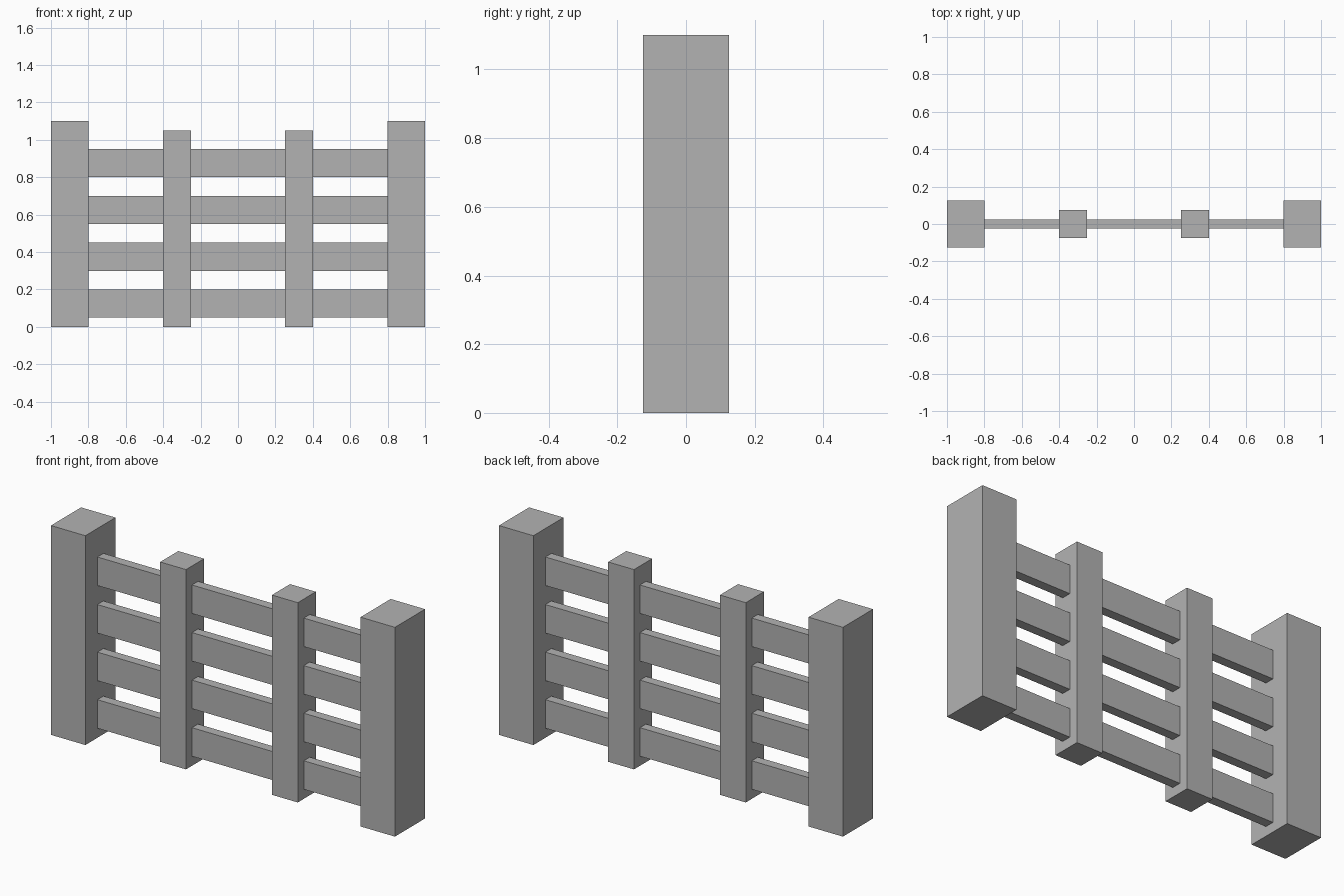
import bpy

# Remove the default object
cube = bpy.data.objects.get("Cube")
if cube:
    bpy.data.objects.remove(cube, do_unlink=True)

# Single grey material
GREY = (0.45, 0.45, 0.45, 1.0)
grey = bpy.data.materials.new("plain_grey")
grey.use_nodes = True
grey.diffuse_color = GREY
for node in grey.node_tree.nodes:
    if node.type == 'BSDF_PRINCIPLED':
        node.inputs["Base Color"].default_value = GREY


def box(name, x, bottom, width, depth, height):
    """Flat-sided block centred on y = 0 and resting at the given height."""
    bpy.ops.mesh.primitive_cube_add(size=1, location=(x, 0, bottom + height / 2))
    obj = bpy.context.object
    obj.name = name
    obj.scale = (width, depth, height)
    bpy.ops.object.transform_apply(location=False, rotation=False, scale=True)
    obj.data.materials.append(grey)
    return obj


# Thick end posts and slimmer inner posts, mirrored left and right
for side, sign in (("left", 1), ("right", -1)):
    box(f"{side}_end_post", sign * 0.9, 0, 0.2, 0.25, 1.1)
    box(f"{side}_inner_post", sign * 0.325, 0, 0.15, 0.15, 1.05)

# Evenly spaced rails running between the end posts
for i in range(4):
    box(f"rail_{i + 1}", 0, 0.05 + 0.25 * i, 1.6, 0.05, 0.15)
